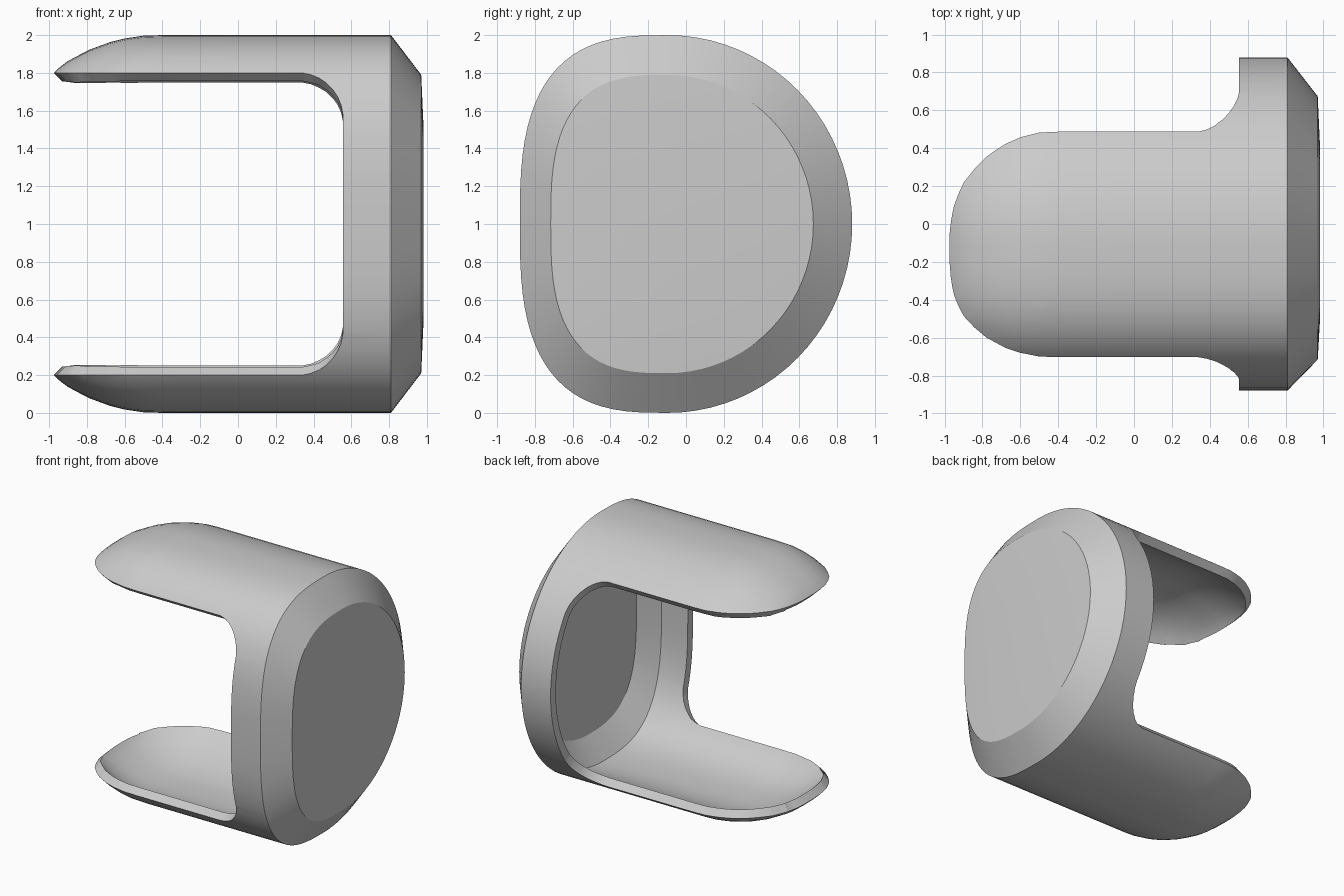
import bpy
import bmesh
from math import cos, sin, pi, radians
from mathutils import Vector

cube = bpy.data.objects.get("Cube")
if cube:
    bpy.data.objects.remove(cube, do_unlink=True)

grey = bpy.data.materials.new("light grey")
grey.use_nodes = True
colour = (0.6, 0.6, 0.6, 1)
grey.diffuse_color = colour
grey.node_tree.nodes["Principled BSDF"].inputs["Base Color"].default_value = colour

SIDES = 80
AXIS_Y, AXIS_Z = -0.1, 1.0
WALL = 0.065

# Length profile: (x, section scale), from the rounded tips to the closed end
PROFILE = [(-0.985, 0.79), (-0.95, 0.825), (-0.9, 0.863), (-0.84, 0.895),
           (-0.78, 0.925), (-0.68, 0.962), (-0.6, 0.982), (-0.5, 0.997),
           (-0.4, 1.0), (0.81, 1.0), (0.97, 0.79), (0.983, 0.5)]


def section_point(angle, scale):
    """Round at the back, squarish and flattened at the front."""
    c, s = cos(angle), sin(angle)
    power, width = (2.0, 0.98) if c >= 0 else (2.9, 0.78)
    y = width * abs(c) ** (2 / power) * (1 if c >= 0 else -1)
    z = abs(s) ** (2 / power) * (1 if s >= 0 else -1)
    return AXIS_Y + scale * y, AXIS_Z + scale * z


# Closed outer skin
bm = bmesh.new()
rings = []
for x, scale in PROFILE:
    rings.append([bm.verts.new((x, *section_point(2 * pi * i / SIDES, scale)))
                  for i in range(SIDES)])
for a, b in zip(rings, rings[1:]):
    for i in range(SIDES):
        j = (i + 1) % SIDES
        bm.faces.new((a[i], a[j], b[j], b[i]))
bm.faces.new(rings[0])
bm.faces.new(rings[-1])
bmesh.ops.recalc_face_normals(bm, faces=bm.faces[:])

# Slot between the two tongues: a convex outline with rounded inner corners
SLOT_X, SLOT_HALF, RADIUS, STEPS = 0.555, 0.8, 0.24, 8
planes = []
for side in (1, -1):
    for k in range(STEPS + 1):
        if side == -1 and k == 0:
            continue
        t = k / STEPS * pi / 2
        normal = Vector((cos(t), 0, side * sin(t)))
        centre = Vector((SLOT_X - RADIUS, 0, AXIS_Z + side * (SLOT_HALF - RADIUS)))
        planes.append((centre + normal * RADIUS, normal))

inside = bm.faces[:]
for point, normal in planes:
    geom = set(inside)
    for f in inside:
        geom.update(f.edges)
        geom.update(f.verts)
    cut = bmesh.ops.bisect_plane(bm, geom=list(geom), dist=1e-5,
                                 plane_co=point, plane_no=normal)
    faces = {g for g in cut["geom"] if isinstance(g, bmesh.types.BMFace)}
    faces.update(f for f in inside if f.is_valid)
    inside = [f for f in faces
              if (f.calc_center_median() - point).dot(normal) < 0]
bmesh.ops.delete(bm, geom=inside, context='FACES')
bmesh.ops.remove_doubles(bm, verts=bm.verts[:], dist=0.001)

mesh = bpy.data.meshes.new("forked_cup")
bm.to_mesh(mesh)
bm.free()
cup = bpy.data.objects.new("forked_cup", mesh)
bpy.context.collection.objects.link(cup)
mesh.materials.append(grey)

# Wall thickness, growing inward
shell = cup.modifiers.new("wall", 'SOLIDIFY')
shell.thickness = WALL
shell.offset = -1
shell.use_even_offset = False

bpy.context.view_layer.objects.active = cup
cup.select_set(True)
bpy.ops.object.modifier_apply(modifier=shell.name)
bpy.ops.object.shade_smooth_by_angle(angle=radians(30))
